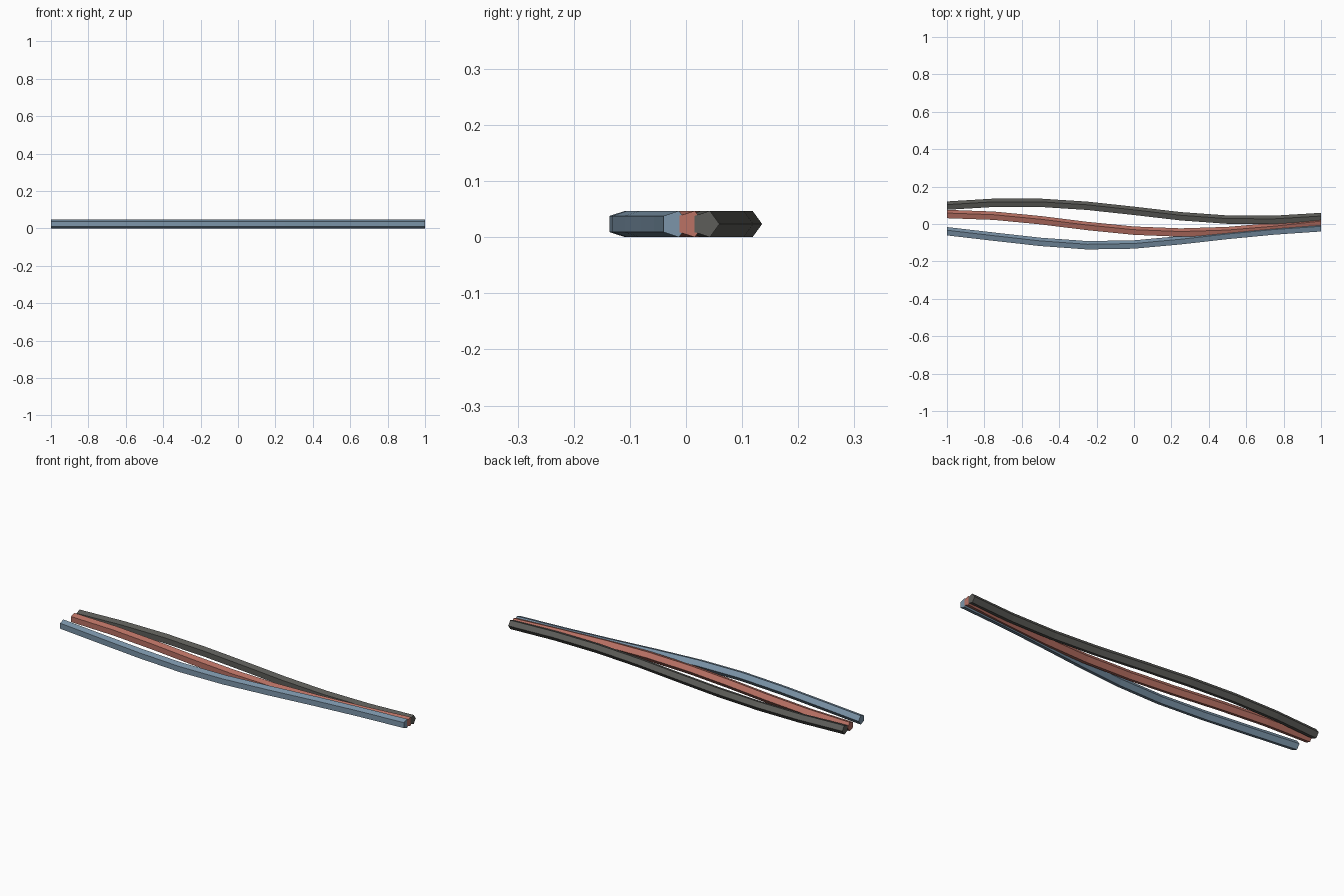
import bpy, bmesh, math

if "Cube" in bpy.data.objects:
    bpy.data.objects.remove(bpy.data.objects["Cube"])

R = 0.0247                       # five-sided cable radius
ZC = R * math.sin(math.radians(72))


def cable(name, color, ys):
    """Sweep a pentagon along evenly spaced stations in x."""
    bm = bmesh.new()
    n = len(ys)
    rings = []
    for i, y in enumerate(ys):
        x = -1 + 2 * i / (n - 1)
        ring = []
        for k in range(5):
            a = math.radians(72 * k)
            ring.append(bm.verts.new((x, y + R * math.cos(a), ZC + R * math.sin(a))))
        rings.append(ring)
    for a, b in zip(rings, rings[1:]):
        for k in range(5):
            j = (k + 1) % 5
            bm.faces.new((a[k], a[j], b[j], b[k]))
    # end caps
    bm.faces.new(rings[0])
    bm.faces.new(rings[-1])
    bmesh.ops.recalc_face_normals(bm, faces=bm.faces)
    me = bpy.data.meshes.new(name)
    bm.to_mesh(me)
    bm.free()
    mat = bpy.data.materials.new(name + "_colour")
    mat.diffuse_color = (*color, 1)
    mat.use_nodes = True
    mat.node_tree.nodes["Principled BSDF"].inputs["Base Color"].default_value = mat.diffuse_color
    me.materials.append(mat)
    ob = bpy.data.objects.new(name, me)
    bpy.context.collection.objects.link(ob)


# three loose cables drawing together at the right end
cable("black_cable", (0.11, 0.11, 0.10),
      [0.096, 0.111, 0.111, 0.095, 0.068, 0.039, 0.021, 0.020, 0.035])
cable("red_cable", (0.50, 0.17, 0.13),
      [0.051, 0.042, 0.018, -0.013, -0.038, -0.048, -0.040, -0.019, 0.008])
cable("blue_cable", (0.20, 0.30, 0.40),
      [-0.041, -0.070, -0.098, -0.116, -0.112, -0.089, -0.061, -0.037, -0.020])
